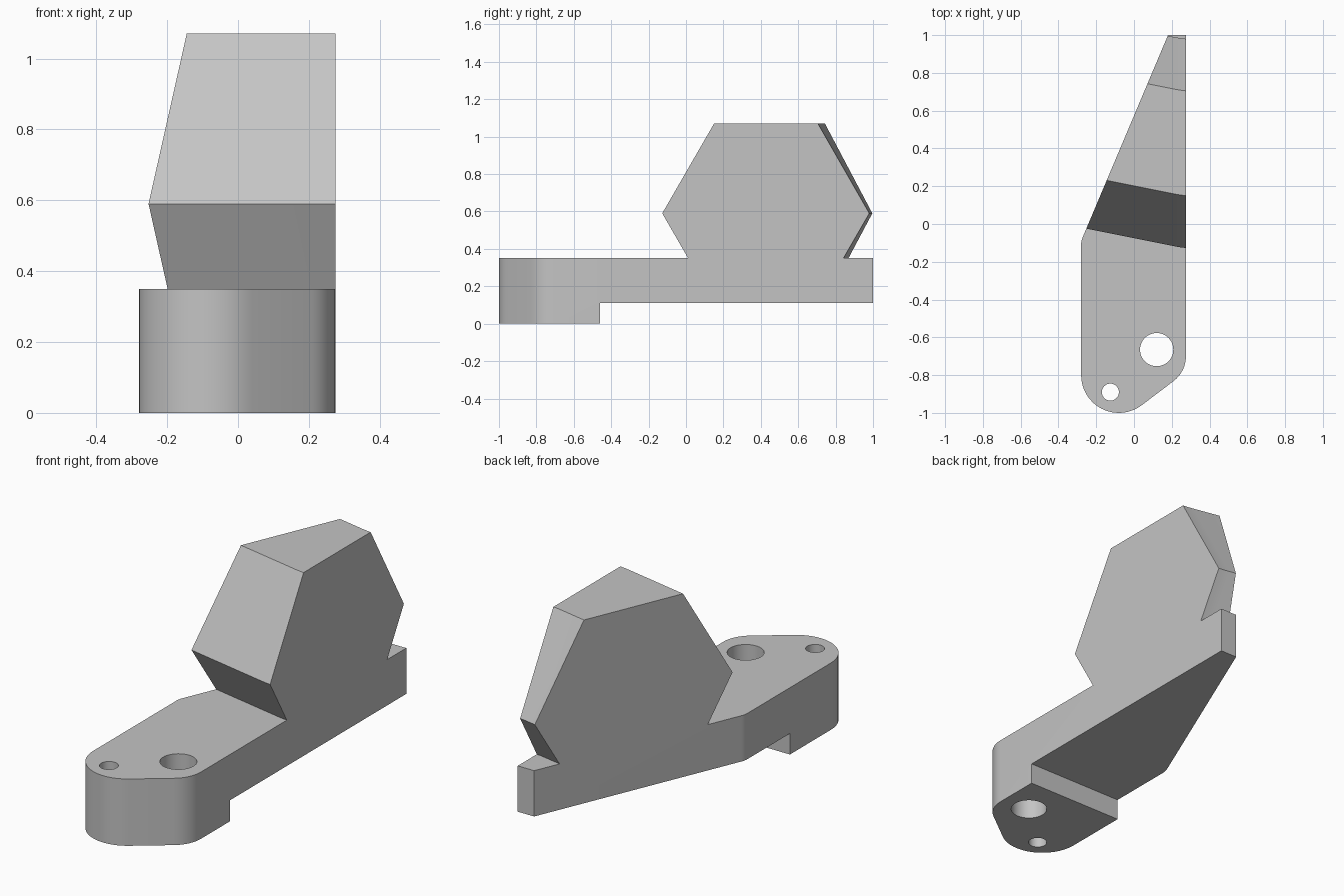
import bpy, bmesh
from math import cos, sin, radians

if "Cube" in bpy.data.objects:
    bpy.data.objects.remove(bpy.data.objects["Cube"], do_unlink=True)

grey = bpy.data.materials.new("plain grey")
grey.use_nodes = True
grey.diffuse_color = (0.55, 0.55, 0.55, 1)
grey.node_tree.nodes["Principled BSDF"].inputs["Base Color"].default_value = (0.55, 0.55, 0.55, 1)


def loft(name, sections):
    """Closed solid through matching point loops."""
    bm = bmesh.new()
    rings = [[bm.verts.new(p) for p in s] for s in sections]
    for a, b in zip(rings, rings[1:]):
        for i in range(len(a)):
            j = (i + 1) % len(a)
            bm.faces.new((a[i], a[j], b[j], b[i]))
    bm.faces.new(rings[0])
    bm.faces.new(rings[-1])
    bmesh.ops.recalc_face_normals(bm, faces=bm.faces)
    mesh = bpy.data.meshes.new(name)
    bm.to_mesh(mesh)
    bm.free()
    mesh.materials.append(grey)
    obj = bpy.data.objects.new(name, mesh)
    bpy.context.collection.objects.link(obj)
    return obj


def arc(cx, cy, r, start, end, steps):
    angles = [radians(start + (end - start) * i / steps) for i in range(steps + 1)]
    return [(cx + r * cos(a), cy + r * sin(a)) for a in angles]


def upright(name, plan):
    return loft(name, [[(x, y, z) for x, y in plan] for z in (-0.2, 1.4)])


def combine(target, tool, operation):
    mod = target.modifiers.new(operation, 'BOOLEAN')
    mod.operation = operation
    mod.solver = 'EXACT'
    mod.object = tool
    bpy.context.view_layer.objects.active = target
    bpy.ops.object.modifier_apply(modifier=mod.name)
    bpy.data.objects.remove(tool, do_unlink=True)


# Arm with a thicker mounting pad, from its side profile
side = [(-1.2, 0), (-0.46, 0), (-0.46, 0.11), (1.2, 0.11), (1.2, 0.35), (-1.2, 0.35)]
body = loft("bracket_body", [[(x, y, z) for y, z in side] for x in (-0.6, 0.6)])

# Hexagonal block whose ends slant backwards toward the narrow side
hexagon = [(0.15, 1.07), (0.705, 1.07), (0.98, 0.59),
           (0.755, 0.2), (0.098, 0.2), (-0.127, 0.59)]
slant = [(-0.5, 0.152), (0.22, 0.008), (0.25, 0.003), (0.275, 0), (0.4, 0)]
block = loft("hexagonal_block", [[(x, y + d, z) for y, z in hexagon] for x, d in slant])
combine(body, block, 'UNION')

# Trim everything to the tapered plan outline with its rounded end
outline = (arc(-0.08, -0.8, 0.2, 180, 307, 16) + arc(0.11, -0.7, 0.165, 307, 360, 8)
           + [(0.275, 1), (0.18, 1)] + arc(-0.18, -0.11, 0.1, 157, 180, 4))
combine(body, upright("plan_outline", outline), 'INTERSECT')

# Mounting holes
for x, y, r in ((0.12, -0.665, 0.088), (-0.125, -0.89, 0.045)):
    combine(body, upright("hole_cutter", arc(x, y, r, 0, 352.5, 47)), 'DIFFERENCE')

bpy.ops.object.select_all(action='DESELECT')
body.select_set(True)
bpy.context.view_layer.objects.active = body
bpy.ops.object.shade_smooth_by_angle(angle=radians(20))
